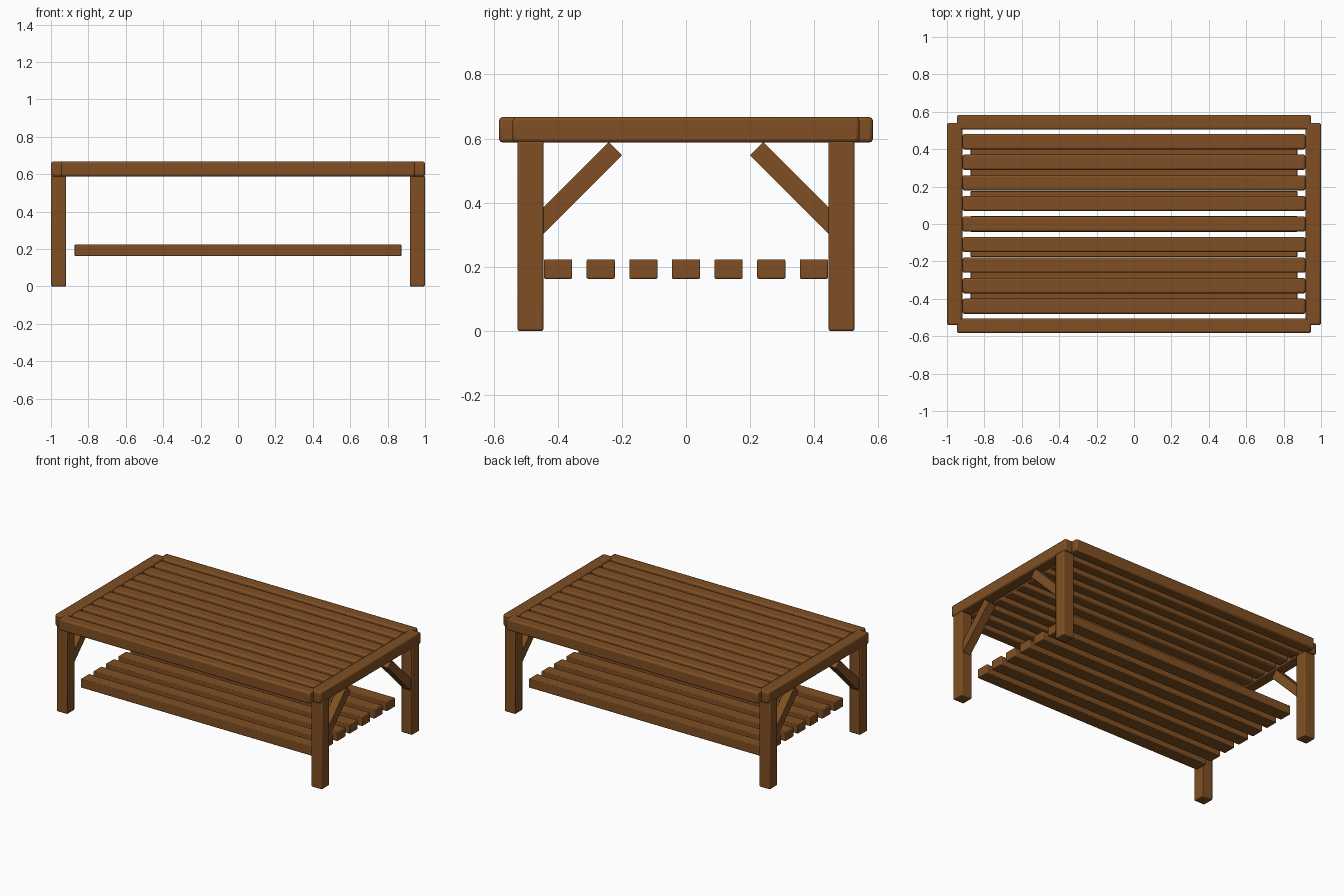
import bpy
import math

cube = bpy.data.objects.get("Cube")
if cube:
    bpy.data.objects.remove(cube, do_unlink=True)

# Single brown wood material
WOOD = (0.215, 0.078, 0.017, 1.0)
wood = bpy.data.materials.new("brown_wood")
wood.use_nodes = True
wood.diffuse_color = WOOD
bsdf = wood.node_tree.nodes["Principled BSDF"]
bsdf.inputs["Base Color"].default_value = WOOD
bsdf.inputs["Roughness"].default_value = 0.8


def beam(name, center, size, tilt=0.0, edge=0.006):
    """A softly bevelled timber, optionally tilted about the x axis."""
    bpy.ops.mesh.primitive_cube_add(size=1, location=center)
    obj = bpy.context.object
    obj.name = name
    obj.scale = size
    bpy.ops.object.transform_apply(location=False, rotation=False, scale=True)
    obj.rotation_euler.x = tilt
    obj.data.materials.append(wood)
    bevel = obj.modifiers.new("soft_edges", "BEVEL")
    bevel.width = edge
    bevel.segments = 2
    bpy.ops.object.shade_smooth_by_angle(angle=math.radians(35))
    return obj


# Shared heights
TOP, UNDER = 0.667, 0.588
mid, thick = (TOP + UNDER) / 2, TOP - UNDER

# Frame of the table top
for side, word in ((-1, "front"), (1, "back")):
    beam(f"{word}_rail", (0, side * 0.544, mid), (1.894, 0.078, thick), edge=0.01)
for side, word in ((-1, "right"), (1, "left")):
    beam(f"{word}_end_rail", (side * 0.959, 0, mid), (0.082, 1.082, thick), edge=0.01)

# Slats filling the table top
for i in range(9):
    beam(f"top_slat_{i + 1}", (0, (i - 4) * 0.11, mid), (1.834, 0.081, thick), edge=0.01)

# Lower shelf slats
for i in range(7):
    beam(f"shelf_slat_{i + 1}", (0, (i - 3) * 0.133, 0.193), (1.746, 0.088, 0.061), edge=0.004)

# Legs with a diagonal brace each
for sx, x_word in ((-1, "right"), (1, "left")):
    for sy, y_word in ((-1, "front"), (1, "back")):
        beam(f"{y_word}_{x_word}_leg", (sx * 0.959, sy * 0.485, UNDER / 2 + 0.002),
             (0.081, 0.081, UNDER + 0.004))
        beam(f"{y_word}_{x_word}_brace", (sx * 0.959, sy * 0.348, 0.441),
             (0.06, 0.36, 0.059), tilt=-sy * math.pi / 4, edge=0.003)
